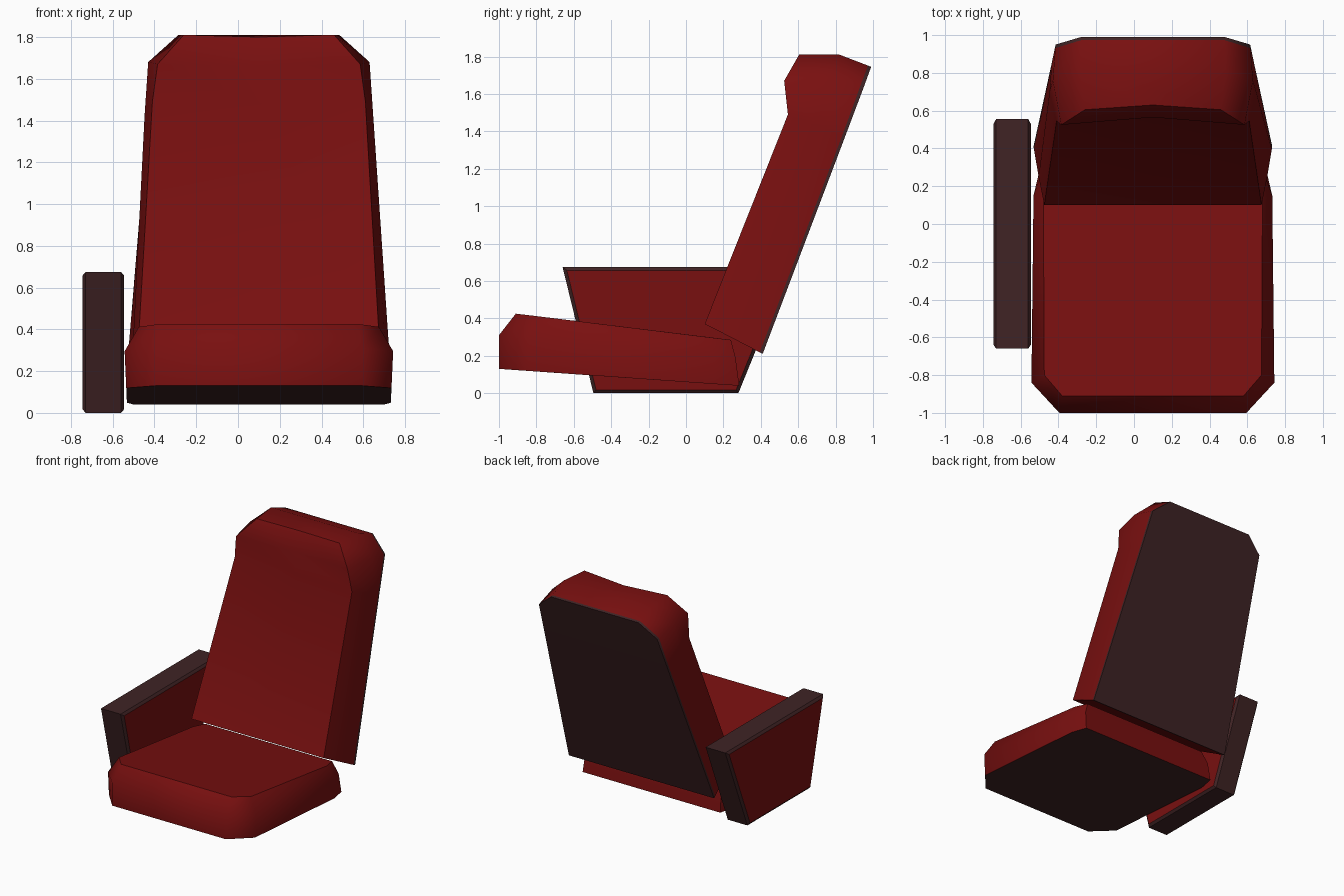
import bpy, bmesh, math
from mathutils import Vector

if "Cube" in bpy.data.objects:
    bpy.data.objects.remove(bpy.data.objects["Cube"])

CX = 0.10  # centre line of the seat and backrest


def material(name, rgb):
    m = bpy.data.materials.new(name)
    m.diffuse_color = (*rgb, 1)
    m.use_nodes = True
    m.node_tree.nodes["Principled BSDF"].inputs["Base Color"].default_value = m.diffuse_color
    return m


RED = material("red_fabric", (0.19, 0.005, 0.005))
DARK = material("dark_brown_shell", (0.05, 0.017, 0.018))


def loft(name, rings, caps, is_dark, angle, cx=0.0):
    """Bridge equal closed rings; caps lists index loops for both ends."""
    bm = bmesh.new()
    vs = [[bm.verts.new((p[0] + cx, p[1], p[2])) for p in r] for r in rings]
    n = len(rings[0])

    def face(verts, tag):
        f = bm.faces.new(verts)
        f.material_index = int(is_dark(*tag))

    for r in range(len(vs) - 1):
        for i in range(n):
            j = (i + 1) % n
            face((vs[r][i], vs[r][j], vs[r + 1][j], vs[r + 1][i]), ("wall", r, (i, j)))
    for end in (0, -1):
        for c in caps:
            face([vs[end][i] for i in c], ("cap", end, c))
    bmesh.ops.recalc_face_normals(bm, faces=bm.faces)
    me = bpy.data.meshes.new(name)
    bm.to_mesh(me)
    bm.free()
    me.materials.append(RED)
    me.materials.append(DARK)
    me.shade_smooth()
    me.set_sharp_from_angle(angle=math.radians(angle))
    ob = bpy.data.objects.new(name, me)
    bpy.context.collection.objects.link(ob)
    return ob


def mirror(half):
    """Close a right-hand half outline with its left-hand copy."""
    return half + [(-x, y, z) for x, y, z in reversed(half)]


# Seat cushion: bottom, waist and top octagons (dark underside)
bottom = [(0.495, -1.0, 0.13), (0.635, -0.84, 0.119), (0.632, 0.15, 0.049), (0.60, 0.285, 0.04)]
waist = [(0.495, -1.0, 0.31), (0.643, -0.84, 0.295), (0.632, 0.15, 0.21), (0.59, 0.265, 0.19)]
top = [(0.48, -0.91, 0.425), (0.575, -0.80, 0.412), (0.58, 0.13, 0.298), (0.55, 0.24, 0.285)]
loft("seat", [mirror(r) for r in (bottom, waist, top)], [range(8)],
     lambda kind, r, c: kind == "cap" and r == 0, 55, CX)

# Backrest rows from bottom to top: back edge, middle edge, front edge, front centre
rows = [
    ((0.632, 0.41, 0.21), (0.605, 0.25, 0.293), (0.575, 0.10, 0.37), (0, 0.10, 0.37)),
    ((0.536, 0.85, 1.37), (0.547, 0.70, 1.43), (0.51, 0.545, 1.49), (0, 0.575, 1.48)),
    ((0.515, 0.95, 1.635), (0.53, 0.76, 1.68), (0.485, 0.525, 1.67), (0, 0.565, 1.66)),
    ((0.38, 0.99, 1.745), (0.385, 0.82, 1.81), (0.36, 0.605, 1.81), (0, 0.63, 1.80)),
]
rings = []
for back, mid, front, centre in rows:
    rim = tuple(Vector(back).lerp(Vector(mid), 0.1))
    half = [back, rim, mid, front]
    rings.append(half + [centre] + [(-x, y, z) for x, y, z in reversed(half)])
SHELL = {0, 1, 7, 8}
loft("backrest", rings, [(0, 1, 7, 8), (1, 2, 6, 7), (2, 3, 4, 5, 6)],
     lambda kind, r, c: set(c) <= SHELL, 50, CX)

# Armrest: slanted dark frame with red side panels and a chamfered rim
outer = [(-0.66, 0.675), (0.555, 0.675), (0.28, 0.0), (-0.495, 0.0)]
inner = [(-0.637, 0.657), (0.528, 0.657), (0.268, 0.018), (-0.481, 0.018)]
layers = [(-0.745, inner), (-0.73, outer), (-0.56, outer), (-0.545, inner)]
loft("armrest", [[(x, y, z) for y, z in o] for x, o in layers], [range(4)],
     lambda kind, r, c: kind == "wall", 20)
